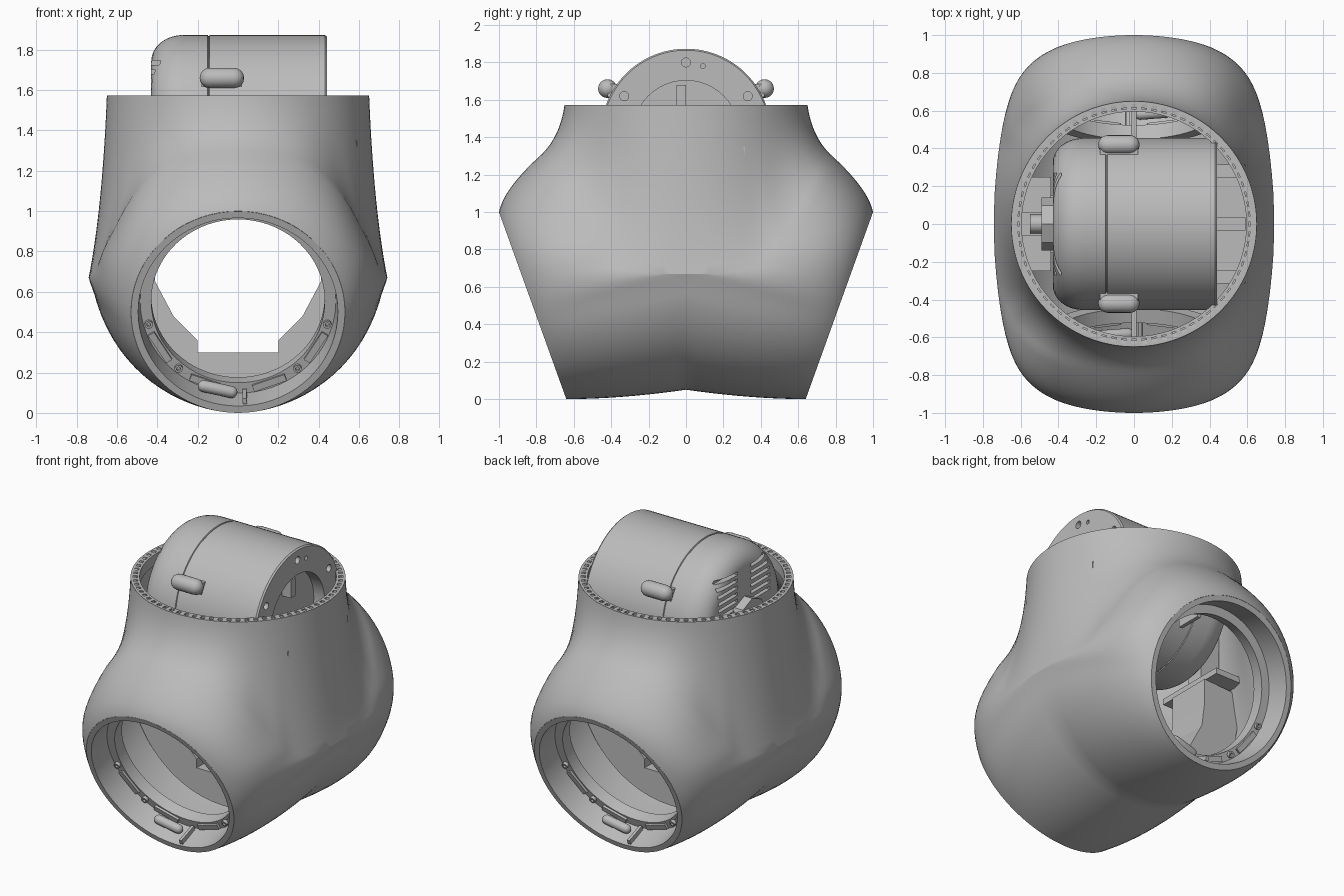
import bpy, bmesh
from math import sin, cos, radians, pi
from mathutils import Matrix, Vector

if "Cube" in bpy.data.objects:
    bpy.data.objects.remove(bpy.data.objects["Cube"])

GREY = (0.5, 0.5, 0.5, 1)
mat = bpy.data.materials.new("plain grey")
mat.use_nodes = True
mat.diffuse_color = GREY
mat.node_tree.nodes["Principled BSDF"].inputs["Base Color"].default_value = GREY
ROT = Matrix.Rotation
MOVE = Matrix.Translation


def make(name, bm, matrix=Matrix()):
    bm.transform(matrix)
    me = bpy.data.meshes.new(name)
    bm.to_mesh(me)
    bm.free()
    me.materials.append(mat)
    ob = bpy.data.objects.new(name, me)
    bpy.context.collection.objects.link(ob)
    return ob


def finish(ob, angle=30):
    """Apply modifiers, then smooth with sharp edges kept."""
    bpy.ops.object.select_all(action='DESELECT')
    ob.select_set(True)
    bpy.context.view_layer.objects.active = ob
    if ob.modifiers:
        bpy.ops.object.convert(target='MESH')
    bpy.ops.object.shade_smooth_by_angle(angle=radians(angle))
    return ob


def lathe(name, profile, matrix=Matrix(), closed=False, steps=72):
    """Spin (radius, height) points around the local z axis."""
    bm = bmesh.new()
    vs = [bm.verts.new((r, 0, h)) for r, h in profile]
    ends = vs[1:] + vs[:1] if closed else vs[1:]
    es = [bm.edges.new(p) for p in zip(vs, ends)]
    bmesh.ops.spin(bm, geom=vs + es, axis=(0, 0, 1), cent=(0, 0, 0),
                   angle=2 * pi, steps=steps, use_duplicate=False)
    bmesh.ops.remove_doubles(bm, verts=bm.verts, dist=1e-4)
    bmesh.ops.recalc_face_normals(bm, faces=bm.faces)
    return make(name, bm, matrix)


def boxes(name, size, matrices):
    bm = bmesh.new()
    for m in matrices:
        bmesh.ops.create_cube(bm, size=1, matrix=m @ Matrix.Diagonal((*size, 1)))
    return make(name, bm)


def capsule(name, r, half, matrix):
    prof = [(r * cos(a * pi / 8), half - r + r * sin(a * pi / 8)) for a in range(5)]
    return finish(lathe(name, [(x, -h) for x, h in prof[::-1]] + prof, matrix, steps=24), 40)


def cut(ob, cutter):
    mod = ob.modifiers.new("cut", 'BOOLEAN')
    mod.operation, mod.solver, mod.object = 'DIFFERENCE', 'EXACT', cutter
    finish(ob)
    bpy.data.objects.remove(cutter)


# Shell: seam knots as x, y, z, matching angle on the tilted opening
KNOTS = [Vector(k) for k in (
    (0, -.77, 1.31, 0), (.3, -.745, 1.25, 25), (.5, -.67, 1.1, 45), (.65, -.53, .84, 66),
    (.70, -.4, .72, 79), (.735, -.2, .675, 90), (.74, 0, .67, 99.3))]


def seam(u):
    f = u * (len(KNOTS) - 1)
    i = min(int(f), len(KNOTS) - 2)
    t = f - i
    b, c = KNOTS[i], KNOTS[i + 1]
    flip = Vector((-1, 1, 1, -1))
    a = KNOTS[i - 1] if i else KNOTS[1] * flip
    d = KNOTS[i + 2] if i + 2 < len(KNOTS) else KNOTS[-2] * Vector((1, -1, 1, 1))
    if i + 2 >= len(KNOTS):
        d.w = 108
    return b + .5 * t * (c - a + t * (2 * a - 5 * b + 4 * c - d + t * (3 * (b - c) + d - a)))


def bezier(a, c, b, t):
    return a * (1 - t) ** 2 + c * 2 * t * (1 - t) + b * t * t


def mouth_row(alpha, outer):
    """Curve from the tilted opening out to the seam or the belly line."""
    s, c = sin(radians(alpha)), cos(radians(alpha))
    ring = Vector((.53 * s, -.82 - .18 * c, .5 + .5 * c))
    side = Vector((0, -.70, .58))
    end = Vector((0, -.975, 1.125)) if c > 0 else Vector((0, -.35, 0))
    ctrl = side.lerp(end, abs(c)) + Vector((.70 * s, 0, 0))
    return [bezier(ring, ctrl, outer, t / 14) for t in range(15)]


def neck_row(s):
    """Curve from the round top rim down to the seam."""
    az = Vector((s.x, s.y, 0)).normalized()
    top = az * .65 + Vector((0, 0, 1.57))
    ctrl = az * .672
    ctrl.z = s.z + (1.57 - s.z) * .38
    return [bezier(top, ctrl, s.to_3d(), t / 14) for t in range(15)]


def add_grid(bm, rows):
    grid = [[bm.verts.new(p) for p in row] for row in rows]
    for r0, r1 in zip(grid, grid[1:]):
        for i in range(len(r0) - 1):
            bm.faces.new((r0[i], r0[i + 1], r1[i + 1], r1[i]))


line = [seam(k / 30) for k in range(31)]
mouth = [mouth_row(s.w, s.to_3d()) for s in line]
for k in range(1, 21):
    a = 99.3 + (180 - 99.3) * k / 20
    mouth.append(mouth_row(a, Vector((.74 * sin(radians(a)), 0, .79 + .74 * cos(radians(a))))))
bm = bmesh.new()
add_grid(bm, mouth)
add_grid(bm, [neck_row(s) for s in line])
bmesh.ops.remove_doubles(bm, verts=bm.verts, dist=5e-4)
bmesh.ops.recalc_face_normals(bm, faces=bm.faces)
high = max(bm.faces, key=lambda f: f.calc_center_median().z)
if high.normal.dot(high.calc_center_median() * Vector((1, 1, 0))) < 0:
    bmesh.ops.reverse_faces(bm, faces=bm.faces)
shell = make("outer_shell", bm)
mir = shell.modifiers.new("mirror", 'MIRROR')
mir.use_axis = (True, True, False)
mir.merge_threshold = .001
sol = shell.modifiers.new("wall", 'SOLIDIFY')
sol.thickness, sol.offset = .035, -1
finish(shell, 25)

# Top rim with a circle of small square pockets
rim = lathe("top_rim", [(.595, 1.5), (.65, 1.5), (.65, 1.573), (.595, 1.573)], closed=True)
cut(rim, boxes("pocket_cutter", (.026, .026, .03),
               [ROT(2 * pi * k / 72, 4, 'Z') @ MOVE((.622, 0, 1.57)) for k in range(72)]))

# Tilted sleeves inside both openings, with flange, bolts and pads
for name, turn in (("front", 0), ("back", pi)):
    frame = ROT(turn, 4, 'Z') @ MOVE((0, -.82, .5)) @ ROT(radians(-70.2), 4, 'X')
    finish(lathe(name + "_sleeve", [(.53, 0), (.495, 0), (.485, .16), (.43, .16),
                                    (.43, .24), (.5, .24)], frame, True))

    def around(deg, r, d):
        return frame @ ROT(radians(deg), 4, 'Z') @ MOVE((0, r, d))
    boxes(name + "_flange_pads", (.17, .035, .03),
          [around(a, .455, .16) for a in (-58, -20, 20, 58)])
    for a in (-75, -40, 40, 75):
        finish(lathe(name + "_flange_bolt", [(.02, 0), (.02, -.02), (.01, -.02), (.01, 0)],
                     around(a, .458, .16), steps=16))
    capsule(name + "_latch_pin", .03, .1, around(13, .45, .09) @ ROT(pi / 2, 4, 'Y'))
    boxes(name + "_latch_rail", (.02, .03, .14), [around(-4, .475, .08)])

# Inner cradle with a stepped open channel
half = [(.2, .3), (.2, .36), (.32, .48), (.41, .65), (.43, .8), (.43, .98)]
arc = [(.69 * sin(b), .79 - .69 * cos(b)) for b in (radians(105 - 7 * k) for k in range(16))]
right = half + arc[:-1]
outline = right + [(0, .1)] + [(-x, z) for x, z in right[::-1]]
bm = bmesh.new()
face = bm.faces.new([bm.verts.new((x, -.15, z)) for x, z in outline])
ext = bmesh.ops.extrude_face_region(bm, geom=[face])
bmesh.ops.translate(bm, vec=(0, .3, 0), verts=[v for v in ext["geom"] if isinstance(v, bmesh.types.BMVert)])
bmesh.ops.recalc_face_normals(bm, faces=bm.faces)
make("inner_cradle", bm)

# Motor drum lying along x, rounded on one end and recessed on the other
axis = MOVE((0, 0, 1.418)) @ ROT(pi / 2, 4, 'Y')
corner = [(.325 + .13 * sin(a * pi / 16), -.27 - .16 * cos(a * pi / 16)) for a in range(9)]
drum = lathe("motor_drum", [(0, -.43)] + corner + [
    (.455, -.15), (.449, -.147), (.449, -.143), (.455, -.14), (.455, .43), (.447, .44),
    (.285, .44), (.285, .36), (0, .36)], axis, steps=96)
cut(drum, boxes("vent_cutter", (.09, .2, .02),
                [MOVE((-.43, y, 1.51 + .045 * k)) for y in (-.17, .17) for k in range(6)]))
for y, z, r in ((0, 1.80, .024), (.09, 1.78, .013), (-.33, 1.62, .024), (.33, 1.62, .024)):
    hole = lathe("hole_cutter", [(0, -.06), (r, -.06), (r, .06), (0, .06)],
                 MOVE((.44, y, z)) @ ROT(pi / 2, 4, 'Y'), steps=20)
    cut(drum, hole)
boxes("recess_step", (.07, .05, .12), [MOVE((.39, -.025, 1.62))])
finish(lathe("shaft_hub", [(0, -.49), (.14, -.49), (.14, -.42), (0, -.42)], axis, steps=8))
finish(lathe("shaft_bolt", [(0, -.55), (.05, -.55), (.05, -.48), (0, -.48)], axis, steps=24))

# Side lugs and braces that hold the drum
for y in (-1, 1):
    capsule("drum_lug", .05, .11, MOVE((-.08, y * .42, 1.66)) @ ROT(pi / 2, 4, 'Y'))
    boxes("lug_web", (.2, .07, .07), [MOVE((-.08, y * .385, 1.65))])
boxes("cross_ribs", (.025, .17, .4), [MOVE((0, y * .525, 1.25)) for y in (-1, 1)])
boxes("end_brackets", (.16, .07, .3), [MOVE((.51, y, 1.2)) for y in (-.28, 0, .28)])
boxes("shaft_bracket", (.14, .12, .4), [MOVE((-.55, 0, 1.2))])
boxes("side_shelves", (.2, .5, .04), [MOVE((x * .54, 0, 1.0)) for x in (-1, 1)])
